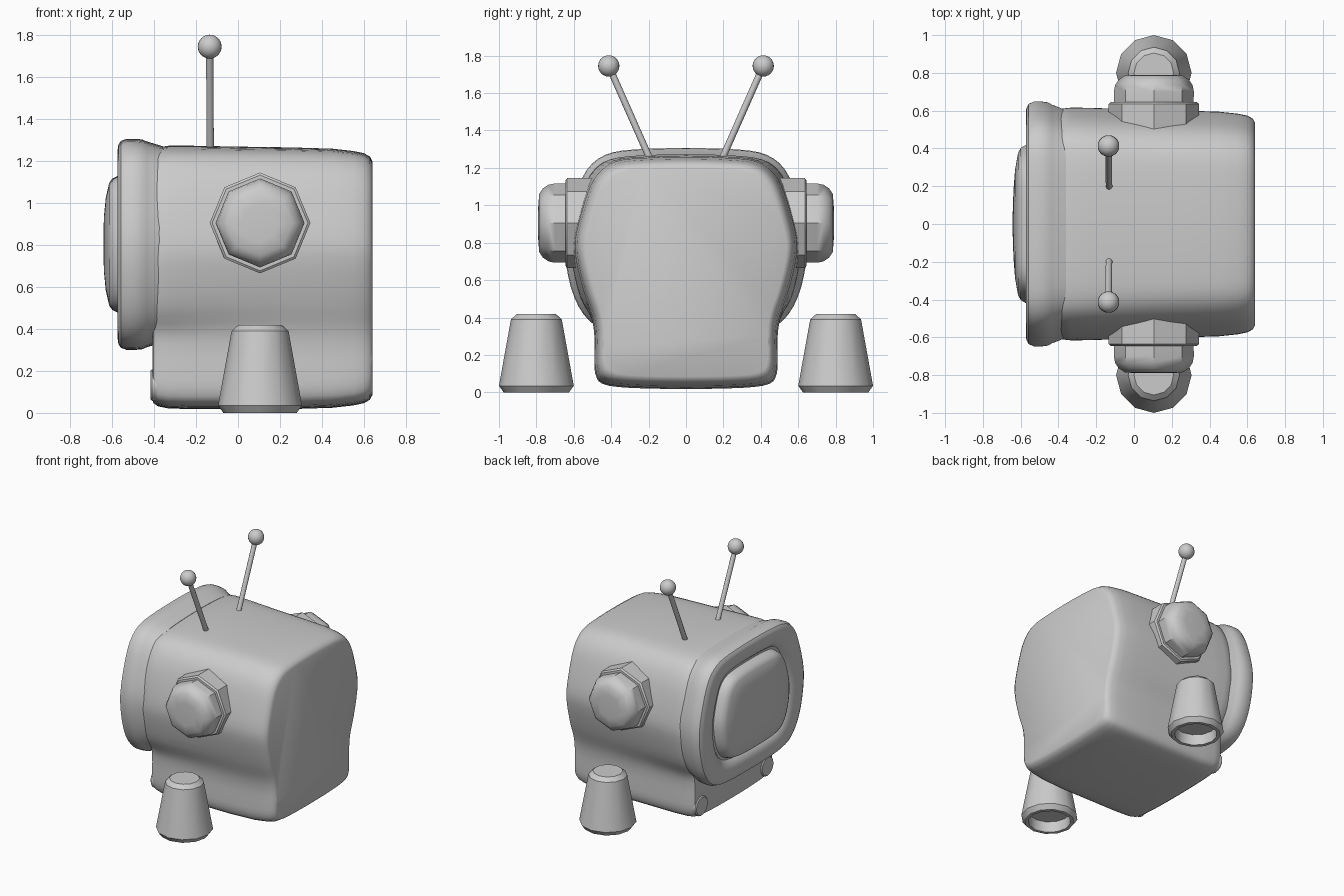
import bpy, math
from mathutils import Vector

if "Cube" in bpy.data.objects:
    bpy.data.objects.remove(bpy.data.objects["Cube"])


def make(name, verts, faces, angle=35):
    me = bpy.data.meshes.new(name)
    me.from_pydata(verts, [], faces)
    ob = bpy.data.objects.new(name, me)
    bpy.context.collection.objects.link(ob)
    bpy.ops.object.select_all(action='DESELECT')
    ob.select_set(True)
    bpy.context.view_layer.objects.active = ob
    bpy.ops.object.mode_set(mode='EDIT')
    bpy.ops.mesh.select_all(action='SELECT')
    bpy.ops.mesh.normals_make_consistent(inside=False)
    bpy.ops.object.mode_set(mode='OBJECT')
    bpy.ops.object.shade_smooth_by_angle(angle=math.radians(angle))
    return ob


def loft(name, rings, cap_start=True, cap_end=True, angle=35):
    n = len(rings[0])
    faces = [(i * n + j, i * n + (j + 1) % n, (i + 1) * n + (j + 1) % n, (i + 1) * n + j)
             for i in range(len(rings) - 1) for j in range(n)]
    if cap_start:
        faces.append(tuple(range(n))[::-1])
    if cap_end:
        faces.append(tuple(range((len(rings) - 1) * n, len(rings) * n)))
    return make(name, [p for r in rings for p in r], faces, angle)


def outline(half, steps=3):
    """Mirror a half profile (y, z) across y = 0 and round it with a spline."""
    pts = [Vector(p) for p in half]
    pts += [Vector((-p.x, p.y)) for p in pts[-2:0:-1]]
    n, out = len(pts), []
    for i in range(n):
        a, b, c, d = (pts[(i + k) % n] for k in (-1, 0, 1, 2))
        for s in range(steps):
            t = s / steps
            out.append(0.5 * (2 * b + (c - a) * t + (2 * a - 5 * b + 4 * c - d) * t * t
                              + (3 * b - a - 3 * c + d) * t ** 3))
    return out


def section(prof, x, s, cz):
    return [(x, p.x * s, cz + (p.y - cz) * s) for p in prof]


def lathe(name, prof, sides, centre, axis, cap_start=True, angle=30):
    """Revolve (radius, height) points around axis 'X', 'Y', '-Y' or 'Z'."""
    rings = []
    for r, h in prof:
        ring = []
        for k in range(sides):
            a = 2 * math.pi * k / sides
            u, v = r * math.cos(a), r * math.sin(a)
            p = {'X': (h, u, v), 'Y': (u, h, v), '-Y': (u, -h, v), 'Z': (u, v, h)}[axis]
            ring.append(Vector(p) + Vector(centre))
        rings.append(ring)
    return loft(name, rings, cap_start, True, angle)


# Body shell: pear-shaped section, wider towards the front
base = [(0.49, 0.30), (0.49, 0.19), (0.485, 0.10), (0.445, 0.045), (0.3, 0.024), (0, 0.018)]
rear = outline([(0, 1.265), (0.25, 1.258), (0.38, 1.24), (0.46, 1.19), (0.515, 1.11), (0.56, 0.98),
                (0.598, 0.82), (0.592, 0.70), (0.55, 0.53), (0.505, 0.40)] + base)
fore = outline([(0, 1.28), (0.27, 1.272), (0.42, 1.25), (0.5, 1.20), (0.56, 1.10), (0.60, 0.97),
                (0.625, 0.80), (0.618, 0.68), (0.575, 0.50), (0.505, 0.385)] + base)
rings = []
for x, s in [(-0.408, 0.93), (-0.403, 0.955), (-0.38, 0.98), (-0.33, 0.995), (-0.22, 1), (0.0, 1),
             (0.25, 1), (0.45, 0.99), (0.55, 0.972), (0.60, 0.955), (0.628, 0.93), (0.64, 0.895)]:
    t = min(1, max(0, (x + 0.4) / 0.65)) ** 0.6
    rings.append(section([a.lerp(b, t) for a, b in zip(fore, rear)], x, s, 0.65))
loft("body_shell", rings)

# Screen surround and domed screen
face = outline([(0, 1.306), (0.28, 1.298), (0.43, 1.27), (0.53, 1.19), (0.60, 1.03), (0.648, 0.82),
                (0.63, 0.62), (0.575, 0.46), (0.49, 0.36), (0.38, 0.318), (0.2, 0.302), (0, 0.30)])
loft("screen_surround", [section(face, x, s, 0.805) for x, s in
     [(-0.36, 0.93), (-0.41, 0.96), (-0.435, 0.975), (-0.455, 0.993), (-0.49, 1), (-0.53, 1), (-0.558, 0.98),
      (-0.570, 0.945), (-0.573, 0.90), (-0.570, 0.80), (-0.558, 0.73), (-0.535, 0.69)]])
loft("screen", [section(face, x, s, 0.805) for x, s in
     [(-0.52, 0.665), (-0.575, 0.645), (-0.60, 0.62), (-0.614, 0.58), (-0.63, 0.44), (-0.638, 0.28), (-0.642, 0.1)]])

for side, axis in ((1, 'Y'), (-1, '-Y')):
    tag = "left" if side > 0 else "right"
    # Side knob: octagonal plate and rounded cap
    lathe("knob_plate_" + tag, [(0.24, 0.5), (0.24, 0.635), (0.228, 0.645), (0.2, 0.645)],
          8, (0.105, 0, 0.905), axis)
    lathe("knob_cap_" + tag, [(0.21, 0.62), (0.212, 0.70), (0.205, 0.735), (0.185, 0.765),
                              (0.155, 0.785), (0.09, 0.79)], 8, (0.105, 0, 0.905), axis, angle=40)
    # Foot, hollow underneath
    lathe("foot_" + tag, [(0.145, 0.08), (0.15, 0.0), (0.175, 0.0), (0.2, 0.035), (0.136, 0.39), (0.105, 0.418)],
          12, (0.105, 0.8 * side, 0), 'Z', angle=31)
    # Small round lamp at the lower front corner
    lathe("corner_lamp_" + tag, [(0.075, 0.1), (0.075, -0.005), (0.068, -0.012)],
          16, (-0.405, 0.4 * side, 0.132), 'X')
    # Antenna rod and ball
    a, b = Vector((-0.132, 0.185 * side, 1.23)), Vector((-0.135, 0.413 * side, 1.745))
    d = b - a
    bpy.ops.mesh.primitive_cylinder_add(vertices=10, radius=0.018, depth=d.length, location=(a + b) / 2,
                                        rotation=d.to_track_quat('Z', 'Y').to_euler())
    bpy.context.object.name = "antenna_rod_" + tag
    bpy.ops.object.shade_smooth_by_angle(angle=math.radians(40))
    bpy.ops.mesh.primitive_uv_sphere_add(segments=20, ring_count=12, radius=0.057, location=b)
    bpy.context.object.name = "antenna_ball_" + tag
    bpy.ops.object.shade_smooth()
